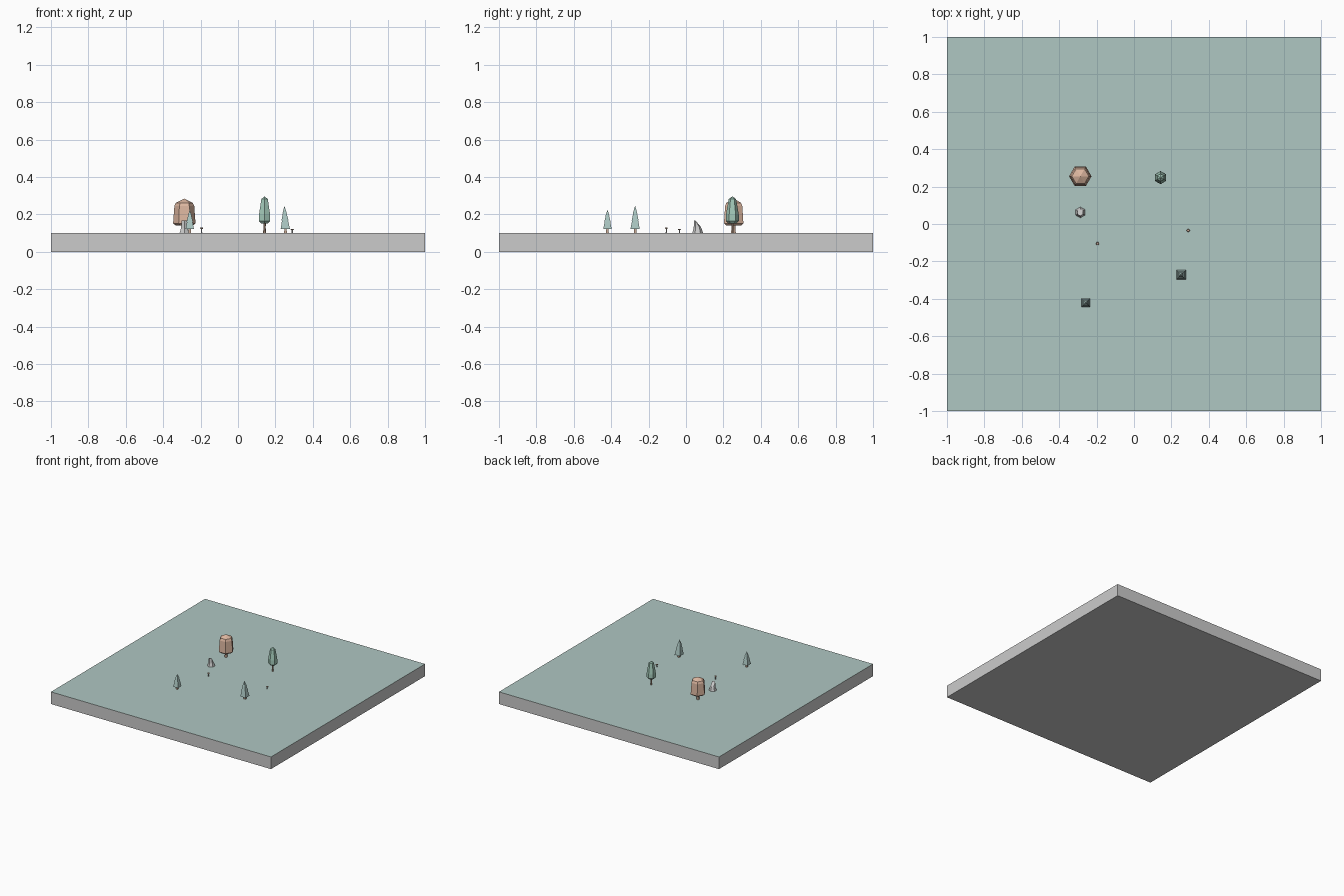
import bpy, bmesh
from math import cos, sin, tau, pi

if "Cube" in bpy.data.objects:
    bpy.data.objects.remove(bpy.data.objects["Cube"])

GROUND = 0.1


def material(name, rgb):
    m = bpy.data.materials.new(name)
    m.diffuse_color = (*rgb, 1)
    m.use_nodes = True
    m.node_tree.nodes["Principled BSDF"].inputs["Base Color"].default_value = m.diffuse_color
    return m


GRASS = material("grass", (0.43, 0.57, 0.54))
LEAF = material("green_leaves", (0.36, 0.58, 0.48))
PINE = material("pine_needles", (0.40, 0.56, 0.53))
AUTUMN = material("autumn_leaves", (0.72, 0.47, 0.35))
BARK = material("bark", (0.58, 0.40, 0.30))


def finish(name, bm, mat=None):
    bmesh.ops.recalc_face_normals(bm, faces=bm.faces[:])
    me = bpy.data.meshes.new(name)
    bm.to_mesh(me)
    bm.free()
    ob = bpy.data.objects.new(name, me)
    bpy.context.collection.objects.link(ob)
    if mat:
        me.materials.append(mat)
    return ob


def turned(name, x, y, profile, sides, mat=None, turn=0.0, lean=0.0):
    """Faceted solid from (radius, height) rings; lean shifts it in x with height."""
    bm = bmesh.new()
    rings = []
    for r, z in profile:
        cx = x + lean * z
        n = 1 if r == 0 else sides
        rings.append([bm.verts.new((cx + r * cos(turn + tau * i / sides),
                                    y + r * sin(turn + tau * i / sides),
                                    GROUND + z)) for i in range(n)])
    for a, b in zip(rings, rings[1:]):
        for i in range(sides):
            j = (i + 1) % sides
            if len(b) == 1:
                bm.faces.new((a[i], a[j], b[0]))
            elif len(a) == 1:
                bm.faces.new((a[0], b[j], b[i]))
            else:
                bm.faces.new((a[i], a[j], b[j], b[i]))
    for ring in (rings[0], rings[-1]):
        if len(ring) > 1:
            bm.faces.new(ring)
    return finish(name, bm, mat)


# Ground slab with a grass top
bm = bmesh.new()
bmesh.ops.create_cube(bm, size=2)
for v in bm.verts:
    v.co.z = GROUND if v.co.z > 0 else 0
slab = finish("ground_slab", bm, material("stone", (0.8, 0.8, 0.8)))
slab.data.materials.append(GRASS)
for f in slab.data.polygons:
    if f.normal.z > 0.9:
        f.material_index = 1

# Broad autumn tree
turned("autumn_trunk", -0.287, 0.255, [(0.014, 0), (0.010, 0.02), (0.012, 0.06)], 6, BARK)
turned("autumn_crown", -0.287, 0.255,
       [(0.045, 0.040), (0.060, 0.052), (0.053, 0.145), (0.045, 0.162), (0, 0.184)], 6, AUTUMN)

# Slender green tree
turned("green_trunk", 0.142, 0.248, [(0.008, 0), (0.006, 0.03), (0.008, 0.07)], 6, BARK)
turned("green_crown", 0.142, 0.248,
       [(0.022, 0.052), (0.035, 0.065), (0.034, 0.10), (0.020, 0.182), (0, 0.196)],
       6, LEAF, pi / 6)

# Square tiered pines
for label, x, y, w, top, lean in (("right", 0.254, -0.272, 0.035, 0.146, -0.04),
                                  ("left", -0.258, -0.42, 0.032, 0.125, 0.0)):
    turned(label + "_pine_trunk", x, y, [(0.010, 0), (0.008, 0.04)], 4, BARK, pi / 4)
    h = top - 0.022
    turned(label + "_pine_crown", x, y,
           [(w, 0.022), (w * 0.66, 0.022 + h * 0.36), (w * 0.76, 0.022 + h * 0.36),
            (w * 0.42, 0.022 + h * 0.66), (w * 0.50, 0.022 + h * 0.66), (0, top)],
           4, PINE, pi / 4, lean)

# Broken stump: tapered trunk with its rear side cut low
stump = turned("broken_stump", -0.287, 0.062, [(0.029, 0), (0.021, 0.025), (0.016, 0.066)],
               6, None, pi / 6)
for v in stump.data.vertices:
    if v.co.z > GROUND + 0.06:
        if v.co.y > 0.068:
            v.co.z = GROUND + 0.035
        else:
            v.co.y -= 0.003

# Small mushrooms
for label, x, y, h in (("left", -0.195, -0.105, 0.031), ("right", 0.29, -0.035, 0.023)):
    turned(label + "_mushroom_stem", x, y, [(0.004, 0), (0.003, h * 0.8)], 6)
    turned(label + "_mushroom_cap", x, y,
           [(0.004, h * 0.7), (0.009, h * 0.78), (0.007, h * 0.95), (0, h)], 6, BARK)
